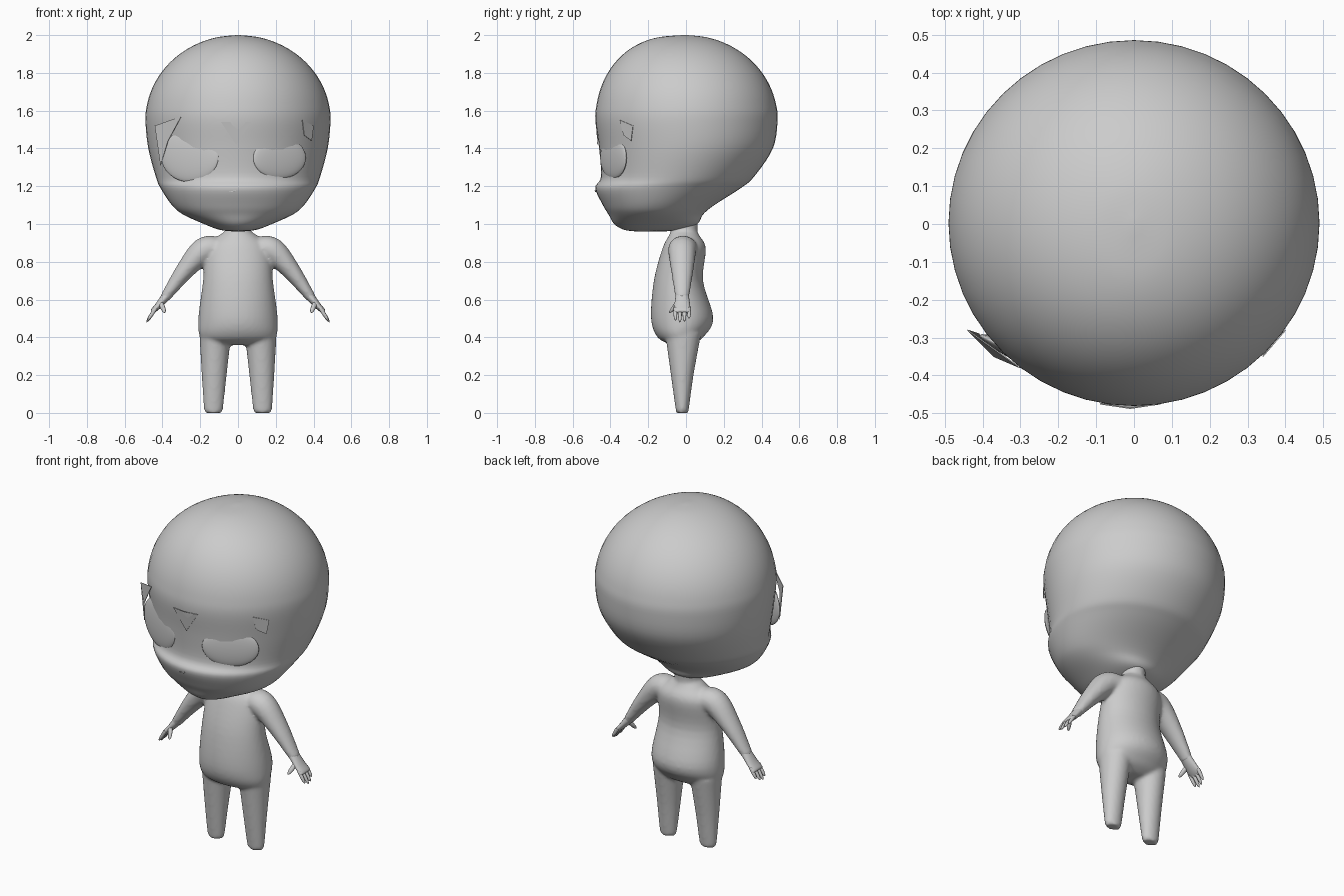
import bpy, bmesh, math
from mathutils import Vector

cube = bpy.data.objects.get("Cube")
if cube:
    bpy.data.objects.remove(cube)

tone = (.6, .6, .6, 1)
grey = bpy.data.materials.new("plain grey")
grey.use_nodes = True
grey.diffuse_color = tone
grey.node_tree.nodes["Principled BSDF"].inputs["Base Color"].default_value = tone


def make_object(name, bm, smooth=True):
    mesh = bpy.data.meshes.new(name)
    bm.to_mesh(mesh)
    bm.free()
    mesh.materials.append(grey)
    for polygon in mesh.polygons:
        polygon.use_smooth = smooth
    ob = bpy.data.objects.new(name, mesh)
    bpy.context.collection.objects.link(ob)
    return ob


def resample(rows, steps=5):
    """Smooth interpolation through rows of numbers."""
    rows = [Vector(row) for row in rows]
    last = len(rows) - 1
    result = []
    for i in range(last):
        start, end = rows[i], rows[i + 1]
        slope_in = (end - rows[max(i - 1, 0)]) / 2
        slope_out = (rows[min(i + 2, last)] - start) / 2
        for k in range(steps):
            t = k / steps
            blend = t * t * (3 - 2 * t)
            result.append(start.lerp(end, blend)
                          + slope_in * t * (1 - t) ** 2 - slope_out * t * t * (1 - t))
    return result + [rows[last]]


def circle(count):
    angles = [math.tau * i / count for i in range(count)]
    return [(math.cos(angle), math.sin(angle)) for angle in angles]


def skin(bm, rings):
    """Bridge rings of points into a closed skin."""
    loops = [[bm.verts.new(point) for point in ring] for ring in rings]
    for lower, upper in zip(loops, loops[1:]):
        for i in range(len(lower)):
            bm.faces.new((lower[i - 1], lower[i], upper[i], upper[i - 1]))
    bm.faces.new(loops[0])
    bm.faces.new(loops[-1])
    bmesh.ops.recalc_face_normals(bm, faces=bm.faces)


def stack(bm, rows):
    """Level oval rings: height, centre x, half width, front y, back y."""
    skin(bm, [[(middle + half * c, (front + back) / 2 + (back - front) / 2 * s, height)
               for c, s in circle(48)]
              for height, middle, half, front, back in resample(rows)])


def limb(bm, rows):
    """Tube along a path: x, y, z, half thickness, half breadth along y."""
    points = resample(rows)
    rings = []
    for i, (x, y, z, thick, broad) in enumerate(points):
        along = points[min(i + 1, len(points) - 1)] - points[max(i - 1, 0)]
        side = Vector((along[2], 0, -along[0])).normalized()
        rings.append([Vector((x, y + broad * s, z)) + side * thick * c for c, s in circle(16)])
    skin(bm, rings)


def digit(bm, start, end, radius):
    """Tapered finger with a rounded tip."""
    start, end = Vector(start), Vector(end)
    rows = []
    for along in (0, .5, .8, .95, 1):
        size = radius * math.sqrt(1.01 - along ** 4)
        rows.append((*start.lerp(end, along), size, size))
    limb(bm, rows)


# Head: jaw and face rings, then a domed crown
head_rows = [(.96, 0, .02, -.26, -.12), (.97, 0, .1, -.33, -.03), (1, 0, .18, -.38, .06),
             (1.05, 0, .29, -.41, .09), (1.1, 0, .35, -.44, .15), (1.19, 0, .41, -.48, .29),
             (1.25, 0, .435, -.45, .36), (1.4, 0, .475, -.46, .46)]
crown_steps = 9
for i in range(crown_steps):
    rise = math.pi / 2 * i / (crown_steps - .9)
    spread = math.cos(rise)
    head_rows.append((1.55 + .45 * math.sin(rise), 0, .49 * spread,
                      -.48 * spread ** .8, .485 * spread))
bm = bmesh.new()
stack(bm, head_rows)
make_object("head", bm)

# Torso, neck, legs and arms fused into one soft skin
bm = bmesh.new()
stack(bm, [(.36, 0, .14, -.08, .03), (.4, 0, .2, -.15, .09), (.5, 0, .21, -.185, .145),
           (.7, 0, .185, -.17, .09), (.87, 0, .17, -.125, .105), (.94, 0, .1, -.09, .07),
           (.97, 0, .065, -.08, .06), (1.06, 0, .07, -.08, .07)])
for side in (1, -1):
    stack(bm, [(0, side * .13, .04, -.05, .01), (.02, side * .13, .05, -.055, .015),
               (.2, side * .126, .066, -.08, .04), (.42, side * .12, .084, -.11, .08)])
    limb(bm, [(side * .1, -.01, .87, .06, .075), (side * .18, -.02, .86, .07, .075),
              (side * .28, -.02, .755, .05, .06), (side * .39, -.02, .605, .026, .036)])
body = make_object("body", bm)
remesh = body.modifiers.new("Remesh", "REMESH")
remesh.mode = "VOXEL"
remesh.voxel_size = .01
remesh.use_smooth_shade = True
soften = body.modifiers.new("Soften", "SMOOTH")
soften.factor = .5
soften.iterations = 6

# Hands: palm, four fingers and a thumb
bm = bmesh.new()
limb(bm, [(.37, -.02, .63, .026, .034), (.42, -.02, .57, .018, .042),
          (.45, -.02, .54, .013, .046), (.457, -.02, .533, .006, .04)])
for i, reach in enumerate((.065, .075, .07, .055)):
    root_y = -.056 + .024 * i
    digit(bm, (.435, root_y, .555), (.435 + reach * .65, root_y, .555 - reach), .01)
digit(bm, (.41, -.045, .585), (.387, -.085, .53), .013)
hand = make_object("hand", bm)
hand.modifiers.new("Mirror", "MIRROR")

# Eyes: shallow domed discs set into the face, the right one larger
for name, side, centre, half, tall in (("left_eye", 1, (.22, -.384, 1.35), .155, .11),
                                       ("right_eye", -1, (-.255, -.368, 1.36), .17, .138)):
    bpy.ops.mesh.primitive_uv_sphere_add(segments=32, ring_count=16, location=centre)
    eye = bpy.context.object
    eye.name = name
    eye.scale = (half, .022, tall)
    eye.rotation_euler.z = side * math.radians(26)
    eye.data.materials.append(grey)
    bpy.ops.object.shade_smooth()


# Thin brow plates and mouth
def plate(name, *corners):
    bm = bmesh.new()
    bm.faces.new([bm.verts.new(corner) for corner in corners])
    ob = make_object(name, bm, smooth=False)
    solid = ob.modifiers.new("Thickness", "SOLIDIFY")
    solid.thickness = .003
    solid.offset = 0


plate("left_brow", (.34, -.35, 1.55), (.4, -.28, 1.52), (.39, -.29, 1.44), (.35, -.33, 1.47))
plate("right_brow", (-.3, -.38, 1.57), (-.44, -.28, 1.52), (-.41, -.29, 1.31), (-.37, -.35, 1.44))
plate("forehead_plate", (-.09, -.475, 1.54), (-.01, -.487, 1.54), (.07, -.475, 1.54), (-.01, -.468, 1.42))
plate("mouth", (-.05, -.475, 1.17), (-.01, -.482, 1.18), (-.02, -.48, 1.17))
